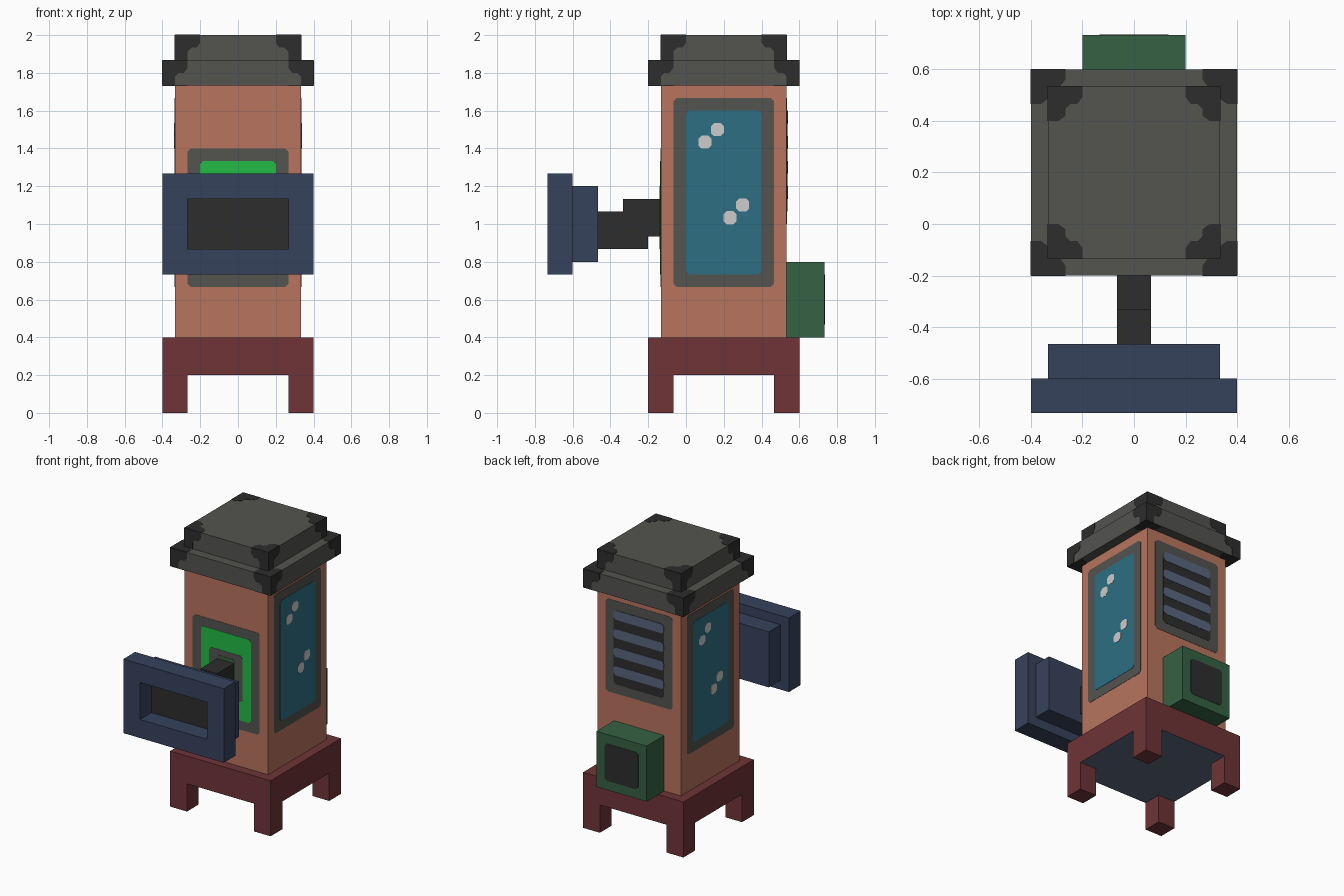
import bpy, bmesh, math
from mathutils import Matrix, Vector

U = 1 / 15          # modelling unit
CY = 3              # tower axis, in units along y

default = bpy.data.objects.get("Cube")
if default:
    bpy.data.objects.remove(default, do_unlink=True)


def material(name, hexcode):
    rgb = [int(hexcode[i:i + 2], 16) / 255 for i in (0, 2, 4)]
    col = [c / 12.92 if c < 0.04045 else ((c + 0.055) / 1.055) ** 2.4 for c in rgb] + [1]
    m = bpy.data.materials.new(name)
    m.use_nodes = True
    m.diffuse_color = col
    m.node_tree.nodes["Principled BSDF"].inputs["Base Color"].default_value = col
    return m


ORANGE = material("terracotta", "B8755E")
NAVY = material("navy", "36425C")
DARK = material("charcoal", "2D2D2D")
GREY = material("warm grey", "535350")
TEAL = material("teal glass", "2D6F84")
MAROON = material("maroon", "6F3437")
GREEN = material("dark green", "356243")
BRIGHT = material("bright green", "22BB45")
WHITE = material("pale glint", "CCCCCC")
SLATE = material("slate blue", "5A6780")


def finish(name, bm, *mats):
    bm.normal_update()
    mesh = bpy.data.meshes.new(name)
    bm.to_mesh(mesh)
    bm.free()
    for m in mats:
        mesh.materials.append(m)
    obj = bpy.data.objects.new(name, mesh)
    bpy.context.collection.objects.link(obj)
    return obj


def box_mesh(x, y, z):
    """Box from (low, high) pairs in units."""
    bm = bmesh.new()
    bmesh.ops.create_cube(bm, size=1)
    for v in bm.verts:
        v.co = Vector(((r[0] + r[1]) / 2 + c * (r[1] - r[0])
                       for r, c in zip((x, y, z), v.co))) * U
    bm.normal_update()
    return bm


def box(name, x, y, z, mat):
    return finish(name, box_mesh(x, y, z), mat)


def wall(k, dist):
    """Frame of a wall: k quarter turns from the front, dist from the axis."""
    return (Matrix.Translation((0, CY, 0)) @ Matrix.Rotation(k * math.pi / 2, 4, 'Z')
            @ Matrix.Translation((0, -dist, 0)) @ Matrix.Rotation(math.pi / 2, 4, 'X'))


def plates(name, items, mat, lift):
    """Thin plates: list of (outline, frame), raised by lift metres."""
    bm = bmesh.new()
    for outline, frame in items:
        rings = [[bm.verts.new(frame @ Vector((a, b, h)) * U) for a, b in outline]
                 for h in (0, lift / U)]
        n = len(outline)
        bm.faces.new(rings[1])
        for i in range(n):
            j = (i + 1) % n
            bm.faces.new((rings[0][i], rings[0][j], rings[1][j], rings[1][i]))
    bmesh.ops.recalc_face_normals(bm, faces=bm.faces)
    return finish(name, bm, mat)


def panel(a0, a1, b0, b1, c=0.25):
    """Rectangle with clipped corners."""
    return [(a0 + c, b0), (a1 - c, b0), (a1, b0 + c), (a1, b1 - c),
            (a1 - c, b1), (a0 + c, b1), (a0, b1 - c), (a0, b0 + c)]


# Base: slab with a slate underside, and four legs
bm = box_mesh((-6, 6), (-3, 9), (3, 6))
for f in bm.faces:
    f.material_index = 1 if f.normal.z < -0.5 else 0
finish("base_slab", bm, MAROON, SLATE)
for side, x in (("right", (-6, -4)), ("left", (4, 6))):
    for end, y in (("front", (-3, -1)), ("back", (7, 9))):
        box(f"{end}_{side}_leg", x, y, (0, 3), MAROON)

# Tower body
box("tower_body", (-5, 5), (-2, 8), (6, 26), ORANGE)

# Stepped roof with bracket patches on every corner
BRACKET = [(0, 0), (2, 0), (2, 0.6), (1.7, 1), (1.3, 1), (1, 1.3)]
for name, half, low, high in (("roof_lower", 6, 26, 28), ("roof_upper", 5, 28, 30)):
    box(name, (-half, half), (CY - half, CY + half), (low, high), GREY)
    items = []
    for k in range(4):
        for s in (-1, 1):
            outline = [(s * (half - p), high - q) for p, q in BRACKET + [(1, 2), (0, 2)]]
            items.append((outline, wall(k, half)))
        flat = [(p - half, q - half) for p, q in BRACKET + [(1, 1.7), (0.6, 2), (0, 2)]]
        turn = Matrix.Rotation(k * math.pi / 2, 4, 'Z')
        items.append((flat, Matrix.Translation((0, CY, high)) @ turn))
        if name == "roof_lower":
            flip = Matrix.Rotation(math.pi, 4, 'X')
            items.append((flat, Matrix.Translation((0, CY, low)) @ flip @ turn))
    plates(name + "_brackets", items, DARK, 0.002)

# Side windows with glints
sides = [wall(1, 5), wall(3, 5)]
plates("window_frames", [(panel(-4, 4, 10, 25), w) for w in sides], GREY, 0.002)
plates("window_glass", [(panel(-3, 3, 11, 24), w) for w in sides], TEAL, 0.004)
spots = [(-1.5, 21.5), (-0.5, 22.5), (0.5, 15.5), (1.5, 16.5)]
plates("window_glints", [(panel(a - 0.52, a + 0.52, b - 0.52, b + 0.52), w)
                         for a, b in spots for w in sides], WHITE, 0.006)

# Front panel around the arm
front = wall(0, 5)
plates("front_panel_frame", [(panel(-4, 4, 10, 21), front)], GREY, 0.002)
plates("front_panel_light", [(panel(-3, 3, 11, 20), front)], BRIGHT, 0.004)
plates("arm_mount", [(panel(-2, 2, 13, 18), front)], GREY, 0.006)
plates("arm_mount_centre", [(panel(-1.1, 1.1, 13.8, 17.4), front)], GREEN, 0.008)

# Back vent
back = wall(2, 5)
plates("vent_frame", [(panel(-4, 4, 15, 25), back)], GREY, 0.002)
plates("vent_opening", [(panel(-3, 3, 16, 24), back)], DARK, 0.004)
plates("vent_slats", [(panel(-3, 3, z, z + 1), back) for z in range(17, 24, 2)], SLATE, 0.006)

# Back box
box("back_box", (-3, 3), (8, 11), (6, 12), GREEN)
plates("back_box_panel", [(panel(-2, 2, 7, 11), wall(2, 8))], DARK, 0.002)

# Arm
box("arm_rear", (-1, 1), (-5, -2), (14, 17), DARK)
box("arm_front", (-0.99, 0.99), (-7, -3), (13, 16), DARK)

# Screen head with a recessed dark screen
box("screen_back", (-5, 5), (-9, -7), (12, 18), NAVY)
bm = box_mesh((-6, 6), (-11, -9), (11, 19))
face = next(f for f in bm.faces if f.normal.y < -0.5)
bmesh.ops.inset_individual(bm, faces=[face], thickness=2 * U, use_even_offset=True)
bmesh.ops.inset_individual(bm, faces=[face], thickness=0, depth=-1.95 * U)
face.material_index = 1
finish("screen_housing", bm, NAVY, DARK)
